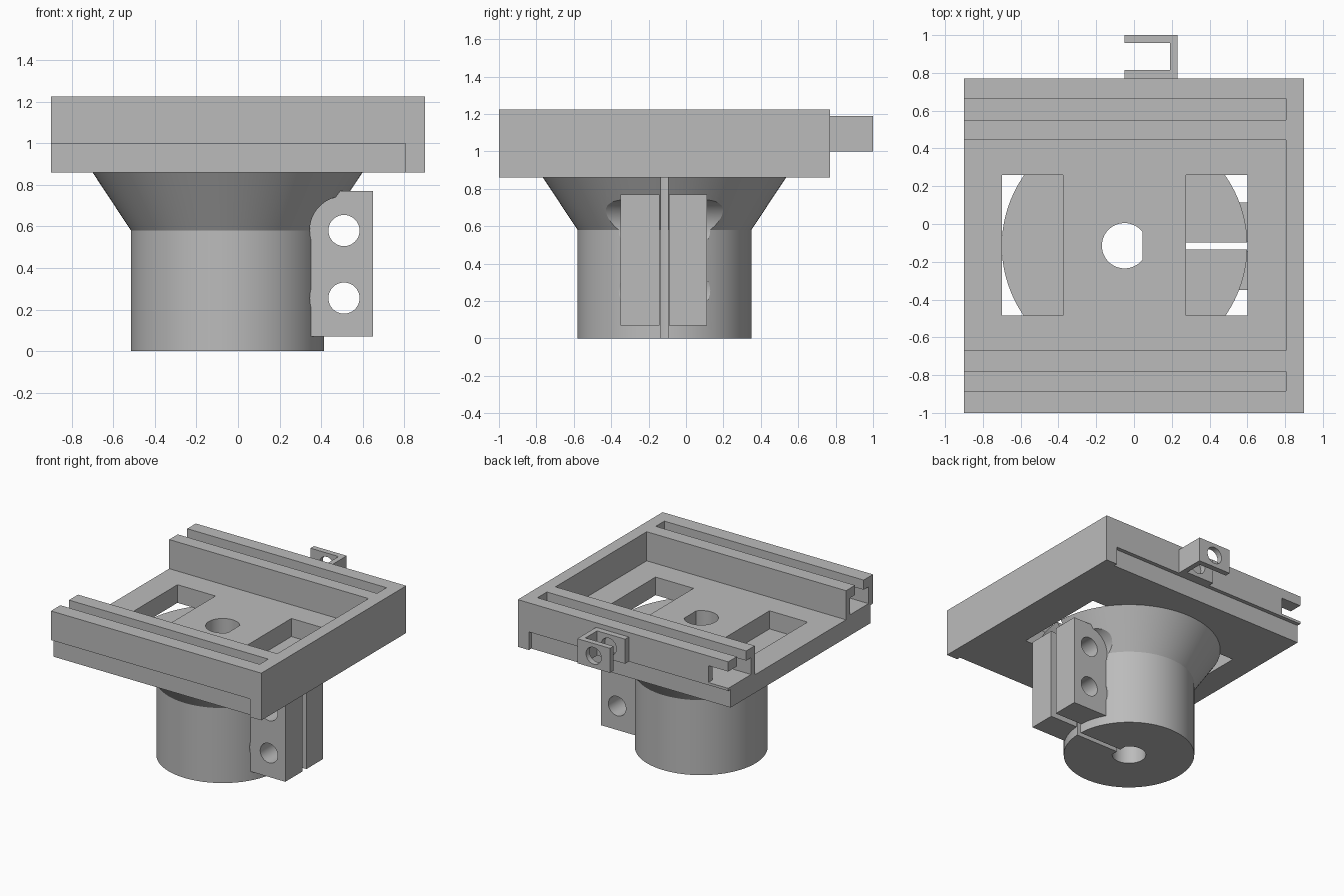
import bpy, bmesh, math

if "Cube" in bpy.data.objects:
    bpy.data.objects.remove(bpy.data.objects["Cube"])

CX, CY = -0.05, -0.115   # axis of the round body

grey = bpy.data.materials.new("plain grey")
grey.diffuse_color = (0.5, 0.5, 0.5, 1)
grey.use_nodes = True
grey.node_tree.nodes["Principled BSDF"].inputs["Base Color"].default_value = grey.diffuse_color


def finish(name, bm):
    bmesh.ops.recalc_face_normals(bm, faces=bm.faces)
    me = bpy.data.meshes.new(name)
    bm.to_mesh(me)
    bm.free()
    me.materials.append(grey)
    ob = bpy.data.objects.new(name, me)
    bpy.context.collection.objects.link(ob)
    return ob


def box(name, x, y, z):
    bm = bmesh.new()
    bmesh.ops.create_cube(bm, size=1)
    for v in bm.verts:
        for i, (a, b) in enumerate((x, y, z)):
            v.co[i] = a if v.co[i] < 0 else b
    return finish(name, bm)


def lathe(name, profile, n=96):
    """Closed solid of revolution around the body axis from (radius, z) pairs."""
    bm = bmesh.new()
    rings = [[bm.verts.new((CX + r * math.cos(2 * math.pi * i / n),
                            CY + r * math.sin(2 * math.pi * i / n), z))
              for i in range(n)] for r, z in profile]
    for a, b in zip(rings, rings[1:]):
        for i in range(n):
            j = (i + 1) % n
            bm.faces.new((a[i], a[j], b[j], b[i]))
    bm.faces.new(rings[0])
    bm.faces.new(rings[-1])
    return finish(name, bm)


def rod_y(name, x, z, r, y0, y1, n=48):
    """Cylinder lying along y."""
    bm = bmesh.new()
    ends = [[bm.verts.new((x + r * math.cos(2 * math.pi * i / n), y,
                           z + r * math.sin(2 * math.pi * i / n)))
             for i in range(n)] for y in (y0, y1)]
    for i in range(n):
        j = (i + 1) % n
        bm.faces.new((ends[0][i], ends[0][j], ends[1][j], ends[1][i]))
    for e in ends:
        bm.faces.new(e)
    return finish(name, bm)


def cut(target, *cutters):
    for c in cutters:
        m = target.modifiers.new("cut", 'BOOLEAN')
        m.operation, m.solver, m.object = 'DIFFERENCE', 'EXACT', c
        bpy.context.view_layer.objects.active = target
        bpy.ops.object.modifier_apply(modifier=m.name)
        bpy.data.objects.remove(c, do_unlink=True)


def d_hole():
    """Shaft hole with one flat side."""
    hole = lathe("hole_cutter", [(0.12, -0.2), (0.12, 1.1)], 64)
    cut(hole, box("flat_cutter", (0.045, 0.3), (-0.5, 0.3), (-0.5, 1.5)))
    return hole


# Square tray: open pocket, two T-slots, windows and lower side rabbets
XS = (-1.0, 0.805)
tray = box("tray", (-0.9, 0.9), (-1.0, 0.77), (0.86, 1.225))
cut(tray, box("pocket", XS, (-0.67, 0.445), (1.0, 1.4)))
for opening, inside in (((-0.885, -0.78), (-0.945, -0.72)),
                        ((0.55, 0.665), (0.49, 0.72))):
    cut(tray,
        box("slot_top", XS, opening, (1.08, 1.4)),
        box("slot_inside", XS, inside, (1.02, 1.15)))
cut(tray, box("rear_wall_notch", (-1.0, -0.73), (0.6, 0.9), (1.02, 1.15)))
for x in ((-0.7, -0.375), (0.275, 0.6)):
    cut(tray, box("window", x, (-0.485, 0.26), (0.7, 1.1)))
for y in ((-1.2, -0.97), (0.74, 0.9)):
    cut(tray, box("rabbet", XS, y, (0.7, 1.0)))
cut(tray, d_hole())

# Round body with flared top, clamping slit and screw head reliefs
body = lathe("flared_body", [(0.465, 0), (0.465, 0.58), (0.65, 0.86)])
cut(body, d_hole(), box("slit", (CX, 0.9), (-0.135, -0.097), (-0.2, 1.0)))
BOLTS = (0.255, 0.58)
for z in BOLTS:
    cut(body,
        rod_y("bolt", 0.51, z, 0.075, -0.9, 0.7),
        rod_y("relief_front", 0.51, z, 0.165, -0.9, -0.35),
        rod_y("relief_back", 0.51, z, 0.165, 0.113, 0.7))

# Pair of clamp lugs with bolt holes
lugs = []
for name, y in (("front_clamp_lug", (-0.35, -0.143)), ("back_clamp_lug", (-0.092, 0.113))):
    lug = box(name, (0.352, 0.65), y, (0.07, 0.77))
    for z in BOLTS:
        cut(lug, rod_y("bolt", 0.51, z, 0.075, -0.9, 0.7))
    lugs.append(lug)

# C-shaped bracket on the rear wall
bracket = box("rear_bracket", (-0.05, 0.23), (0.77, 1.0), (1.0, 1.19))
cut(bracket,
    box("bracket_gap", (-0.2, 0.19), (0.815, 0.957), (0.8, 1.4)),
    rod_y("bracket_hole", 0.09, 1.095, 0.065, 0.7, 1.1))

# Smooth the round surfaces, keep edges sharp
for ob in (tray, body, bracket, *lugs):
    bpy.ops.object.select_all(action='DESELECT')
    ob.select_set(True)
    bpy.context.view_layer.objects.active = ob
    bpy.ops.object.shade_smooth_by_angle(angle=math.radians(25))
